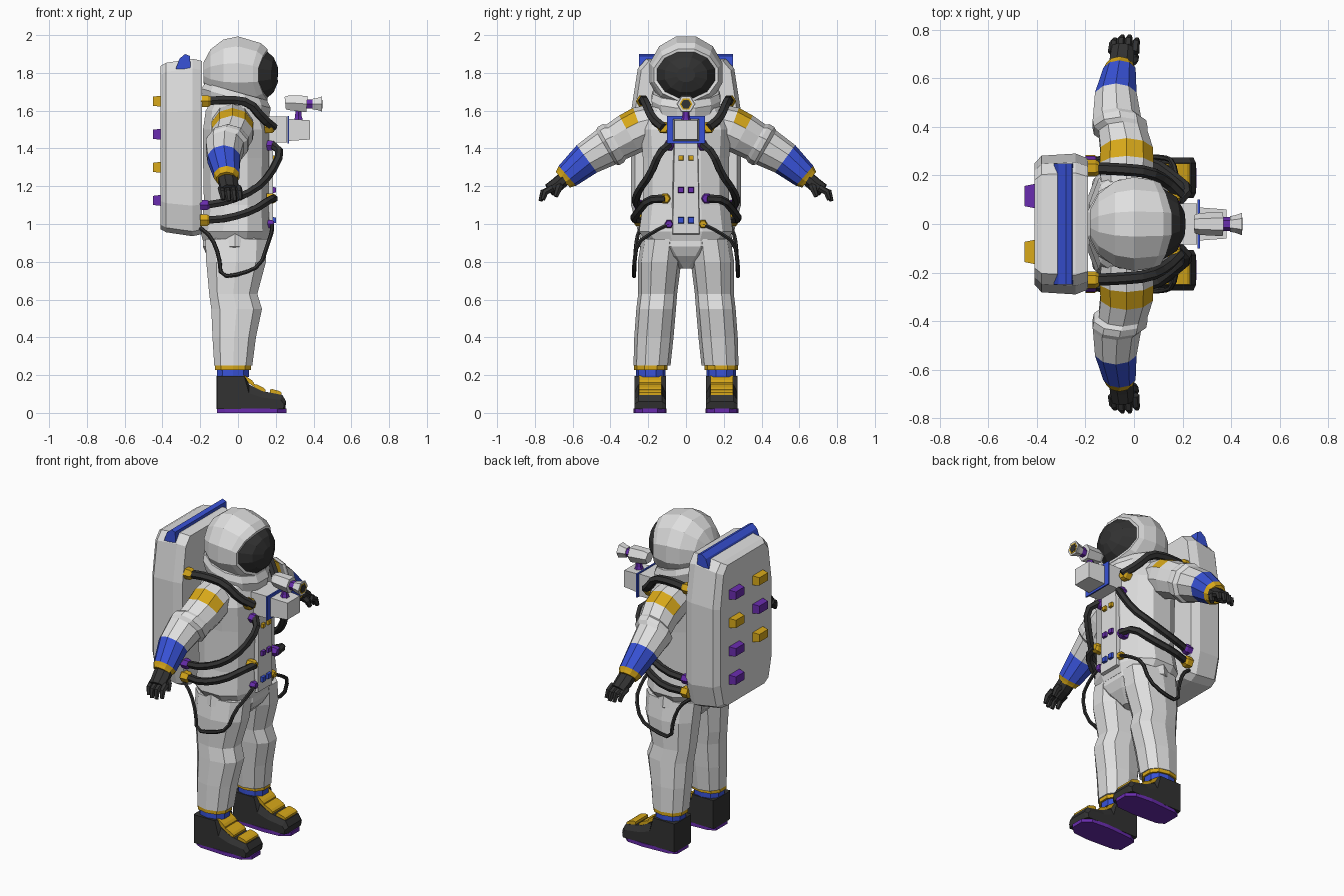
import bpy, bmesh, math
from mathutils import Vector

if "Cube" in bpy.data.objects:
    bpy.data.objects.remove(bpy.data.objects["Cube"])

COLS = {"suit_white": (.74, .74, .74), "gold": (.68, .39, .01), "blue": (.04, .085, .68),
        "purple": (.14, .025, .42), "dark_rubber": (.032, .032, .032)}
MATS = {}
for k, c in COLS.items():
    MATS[k] = bpy.data.materials.new(k)
    MATS[k].diffuse_color = (*c, 1)
W, G, B, P, D = COLS
V = Vector


def loft(name, rings, mats, rule=None):
    """Skin a list of point rings, close the ends; rule(segment, centre) picks the material."""
    bm = bmesh.new()
    vs = [[bm.verts.new(p) for p in r] for r in rings]
    n = len(vs[0])
    for i in range(len(vs) - 1):
        for j in range(n):
            k = (j + 1) % n
            f = bm.faces.new((vs[i][j], vs[i][k], vs[i + 1][k], vs[i + 1][j]))
            if rule:
                f.material_index = rule(i, f.calc_center_median())
    for r, i in ((vs[0], 0), (vs[-1], len(vs) - 2)):
        f = bm.faces.new(r)
        if rule:
            f.material_index = rule(i, f.calc_center_median())
    bmesh.ops.recalc_face_normals(bm, faces=bm.faces)
    me = bpy.data.meshes.new(name)
    bm.to_mesh(me)
    bm.free()
    for m in mats:
        me.materials.append(MATS[m])
    ob = bpy.data.objects.new(name, me)
    bpy.context.collection.objects.link(ob)
    return ob


def angles(n):
    return [2 * math.pi * (j + .5) / n for j in range(n)]


def flat(x, y, z, rx, ry, n=10, p=1.0, tilt=0.0):
    """Horizontal ring; p below 1 makes it boxier, tilt slopes it along x."""
    s = lambda v: math.copysign(abs(v) ** p, v)
    return [V((x + rx * s(math.cos(a)), y + ry * s(math.sin(a)),
               z + tilt * rx * math.cos(a))) for a in angles(n)]


def tube(name, pts, radii, mat, n=6, squash=1.0):
    """Round bar through points with one radius per point."""
    pts = [V(p) for p in pts]
    if not isinstance(radii, (list, tuple)):
        radii = [radii] * len(pts)
    rings, u = [], None
    for i, p in enumerate(pts):
        t = (pts[min(i + 1, len(pts) - 1)] - pts[max(i - 1, 0)]).normalized()
        if u is None:
            u = V((0, 0, 1)) if abs(t.z) < .8 else V((1, 0, 0))
        u = (u - t * u.dot(t)).normalized()
        w = t.cross(u)
        rings.append([p + radii[i] * (u * math.cos(a) + w * squash * math.sin(a)) for a in angles(n)])
    return loft(name, rings, [mat])


def hose(name, pts, r):
    """Dark hose: rounds the path once by corner cutting, then skins it."""
    q = [V(p) for p in pts]
    out = [q[0]]
    for a, b in zip(q, q[1:]):
        out += [a.lerp(b, .25), a.lerp(b, .75)]
    tube(name, out + [q[-1]], r, D)


def box(name, x0, x1, y, z, hy, hz, mat, taper=1.0):
    """Block along x, centred on y and z, scaled by taper at x1."""
    quad = ((-1, -1), (1, -1), (1, 1), (-1, 1))
    return loft(name, [[V((x, y + a * hy * s, z + b * hz * s)) for a, b in quad]
                       for x, s in ((x0, 1), (x1, taper))], [mat])


# Helmet: dome rings around the x axis, rim and dark visor
def face_ring(x, bow, ry, rz, zc):
    return [V((x + bow * math.sin(a) ** 2, ry * math.cos(a), zc + rz * math.sin(a))) for a in angles(12)]


dome = [face_ring(-.19 * math.cos(t), 0, .2 * math.sin(t), .2 * math.sin(t), 1.8)
        for t in (.3, .7, 1.15, 1.57)]
dome += [face_ring(.075, .05, .187, .168, 1.795), face_ring(.105, .055, .175, .14, 1.79),
         face_ring(.105, .055, .158, .126, 1.79), face_ring(.175, .015, .115, .095, 1.79),
         face_ring(.208, .004, .05, .04, 1.79)]
loft("helmet", dome, [W, D], lambda i, c: int(i >= 6))
loft("helmet_collar", [flat(-.01, 0, 1.56, .14, .14, 12, 1, -.3), flat(-.01, 0, 1.61, .18, .175, 12, 1, -.28),
                       flat(-.01, 0, 1.665, .19, .19, 12, 1, -.28), flat(-.01, 0, 1.70, .17, .18, 12, 1, -.28)], [W])

# Torso with jacket hem, and pelvis below it
loft("torso", [flat(-.015, 0, .91, .175, .22, 12, .8), flat(-.015, 0, .96, .19, .255, 12, .8),
               flat(-.01, 0, 1.1, .175, .235, 12, .8), flat(-.01, 0, 1.35, .18, .235, 12, .8),
               flat(-.01, 0, 1.5, .18, .245, 12, .8), flat(-.02, 0, 1.6, .155, .21, 12, .8),
               flat(-.02, 0, 1.66, .12, .14, 12, .8)], [W])
loft("pelvis", [flat(-.015, 0, .765, .09, .04), flat(-.015, 0, .83, .155, .16),
                flat(-.015, 0, .88, .18, .25), flat(-.015, 0, .95, .175, .24)], [W])
loft("chest_panel", [[V((x, y * k, z)) for x, y, z in
     ((.1, -.08, .93), (.1, .08, .93), (.1, .08, 1.5), (.1, -.08, 1.5))] if x0 else
     [V((x, y * k, z)) for x, y, z in ((.185, -.07, .95), (.185, .07, .95), (.185, .06, 1.48), (.185, -.06, 1.48))]
     for x0, k in ((1, 1), (0, 1))], [W])

# Backpack
half = ((.21, 1.87), (.255, 1.82), (.29, 1.6), (.29, 1.1), (.255, .965), (.21, .94))
outline = list(half) + [(-y, z) for y, z in reversed(half)]
loft("backpack", [[V((x, y * s, 1.4 + (z - 1.4) * t)) for y, z in outline] for x, s, t in
     ((-.41, .86, .93), (-.38, .97, .965), (-.24, 1, 1.01), (-.19, .93, .985))], [W])
loft("backpack_top_bar", [[V((x, y, z)) for x, z in ((-.33, 1.82), (-.31, 1.875), (-.28, 1.9), (-.255, 1.89), (-.25, 1.82))]
     for y in (-.25, .25)], [B])
for y, col in ((.115, (P, G, P, P)), (-.115, (G, P, G))):
    for i, m in enumerate(col):
        box("backpack_button", -.40, -.45, y, 1.65 - .175 * i, .052, .03, m, .8)

# Chest buttons, control box and camera
for z, m, r in ((1.35, G, .014), (1.18, P, .016), (1.02, B, .017)):
    for s in (-1, 1):
        box("chest_button", .18, .2, s * .027, z, r, r, m, .85)
box("control_mount", .15, .26, 0, 1.5, .085, .068, W)
box("control_plate", .262, .271, 0, 1.5, .1, .073, B)
box("control_box", .271, .38, 0, 1.498, .068, .058, W, .88)
tube("camera_neck", [(.32, 0, 1.54), (.32, 0, 1.57), (.32, 0, 1.62)], [.03, .02, .018], P)
tube("camera_body", [(.25, 0, 1.64), (.27, 0, 1.642), (.365, 0, 1.635)], [.038, .045, .05], W)
tube("camera_joint", [(.36, 0, 1.635), (.405, 0, 1.635)], .028, P)
tube("camera_lens", [(.395, 0, 1.635), (.42, 0, 1.635), (.444, 0, 1.635)], [.032, .037, .046], W)
tube("lens_ring", [(.442, 0, 1.635), (.4455, 0, 1.635)], .034, G)
tube("lens_glass", [(.443, 0, 1.635), (.447, 0, 1.635)], .026, D)

ARM = [(-.03, .15, 1.53, .11), (-.03, .24, 1.505, .117), (-.03, .30, 1.475, .113), (-.045, .37, 1.435, .105),
       (-.055, .385, 1.427, .116), (-.06, .41, 1.413, .116), (-.07, .425, 1.405, .104),
       (-.075, .525, 1.345, .09), (-.06, .628, 1.255, .07), (-.06, .64, 1.245, .062), (-.06, .652, 1.234, .056)]
LEG = [(-.01, .125, .92, .17, .11), (-.01, .14, .8, .165, .115), (-.025, .15, .63, .133, .103),
       (-.007, .158, .55, .14, .105), (-.02, .17, .4, .12, .104), (-.025, .18, .25, .105, .098)]
BOOT = [(-.115, .07), (-.115, .2), (.035, .2), (.06, .15), (.13, .115), (.235, .095), (.255, .06)]

for s in (-1, 1):
    # Sleeve: rings spread across the arm direction; gold patch on the shoulder top, blue forearm, gold cuff
    rings = []
    for i, (x, y, z, r) in enumerate(ARM):
        a, b = ARM[max(i - 1, 0)], ARM[min(i + 1, len(ARM) - 1)]
        t = V((0, b[1] - a[1], b[2] - a[2])).normalized()
        up = V((0, -t.z, t.y))
        rings.append([V((x, y, z)) + r * (math.cos(q) * V((1, 0, 0)) + math.sin(q) * up) for q in angles(10)])
    for ring in rings:
        for p in ring:
            p.y *= s
    loft("sleeve", rings, [W, G, B],
         lambda i, c: 1 if (i == 1 and c.z > 1.52) or i >= 8 else 2 if i == 7 else 0)

    # Glove
    tube("glove_palm", [(-.055, s * .64, 1.245), (-.05, s * .68, 1.21), (-.045, s * .725, 1.18)],
         [.04, .04, .036], D, 8, 1.35)
    for i in range(4):
        x = -.088 + i * .03
        e = .012 if i in (1, 2) else 0
        tube("glove_finger", [(x, s * .705, 1.19), (x + .004, s * (.745 + e), 1.168), (x + .01, s * (.758 + e), 1.128 - e / 2)],
             [.02, .018, .012], D)
    tube("glove_thumb", [(-.03, s * .665, 1.215), (.0, s * .675, 1.185), (.008, s * .69, 1.145)], [.024, .02, .013], D)

    # Trouser leg, ankle bands, boot, sole and straps
    loft("trouser_leg", [flat(x, s * y, z, rx, ry, 10, .85) for x, y, z, rx, ry in LEG], [W])
    for nm, z0, z1, r, m in (("ankle_gold", .228, .258, .1, G), ("ankle_blue", .19, .23, .088, B)):
        loft(nm, [flat(-.027, s * .187, z, r, r * .88, 10, .85) for z in (z0, z1)], [m])
    foot = lambda k: [V((x, s * .19 + k * y, 0)) for x, y in
                      ((-.112, -.055), (-.07, -.078), (.1, -.088), (.21, -.08), (.258, -.04),
                       (.258, .04), (.21, .08), (.1, .088), (-.07, .078), (-.112, .055))]
    lift = lambda pts, z: [p + V((0, 0, z)) for p in pts]
    loft("boot_sole", [foot(1), lift(foot(1), .022)], [P])
    boot = []
    for y, k in ((-.083, .65), (-.062, 1), (.062, 1), (.083, .65)):
        boot.append([V((x * (.96 if k < 1 else 1), s * .19 + y, .02 + (z - .02) * (k if x > .04 else .97)))
                     for x, z in [(-.115, .02)] + BOOT + [(.25, .02)]])
    loft("boot", boot, [D])
    for x, z, dz in ((.055, .172, .02), (.115, .13, .014), (.2, .108, .008)):
        loft("boot_strap", [[V((x + a * .03, s * .19 + y, z + b * .013 - a * dz)) for a, b in
             ((-1, -1), (1, -1), (1, .6), (.6, 1), (-.6, 1), (-1, .6))] for y in (-.06, .06)], [G])

    # Thick hoses from the backpack to the chest, plus a thin hanging line
    hose("shoulder_hose", [(-.17, s * .23, 1.65), (-.05, s * .225, 1.66), (.06, s * .215, 1.645),
                           (.13, s * .18, 1.56), (.19, s * .12, 1.51)], .025)
    hose("chest_hose", [(-.17, s * .25, 1.1), (-.05, s * .27, 1.12), (.09, s * .25, 1.18), (.17, s * .19, 1.26),
                        (.23, s * .14, 1.38), (.18, s * .09, 1.42)], .022)
    hose("waist_hose", [(-.17, s * .25, 1.02), (-.05, s * .28, 1.03), (.08, s * .25, 1.07),
                        (.17, s * .2, 1.13), (.19, s * .11, 1.135)], .022)
    hose("hanging_line", [(.18, s * .09, 1.0), (.18, s * .17, .96), (.16, s * .26, .9), (.12, s * .275, .78), (.02, s * .275, .735),
                          (-.09, s * .275, .72), (-.1, s * .27, .83), (-.14, s * .26, .93), (-.2, s * .24, .98)], .011)
    # Hose connectors
    for x, y, z, r, m in ((-.17, .23, 1.65, .035, G), (-.175, .25, 1.1, .03, P), (-.175, .25, 1.02, .034, G),
                          (.165, .12, 1.51, .034, G), (.165, .09, 1.415, .03, P),
                          (.175, .11, 1.135, .03, G if s < 0 else P), (.165, .09, 1.0, .024, P if s < 0 else G)):
        tube("hose_connector", [(x - .025, s * y, z), (x + .012, s * y, z), (x + .025, s * y, z)], [r, r, r * .75], m)

for m in bpy.data.materials:
    if m.users and not m.is_grease_pencil:
        m.use_nodes = True
        m.node_tree.nodes["Principled BSDF"].inputs["Base Color"].default_value = m.diffuse_color
